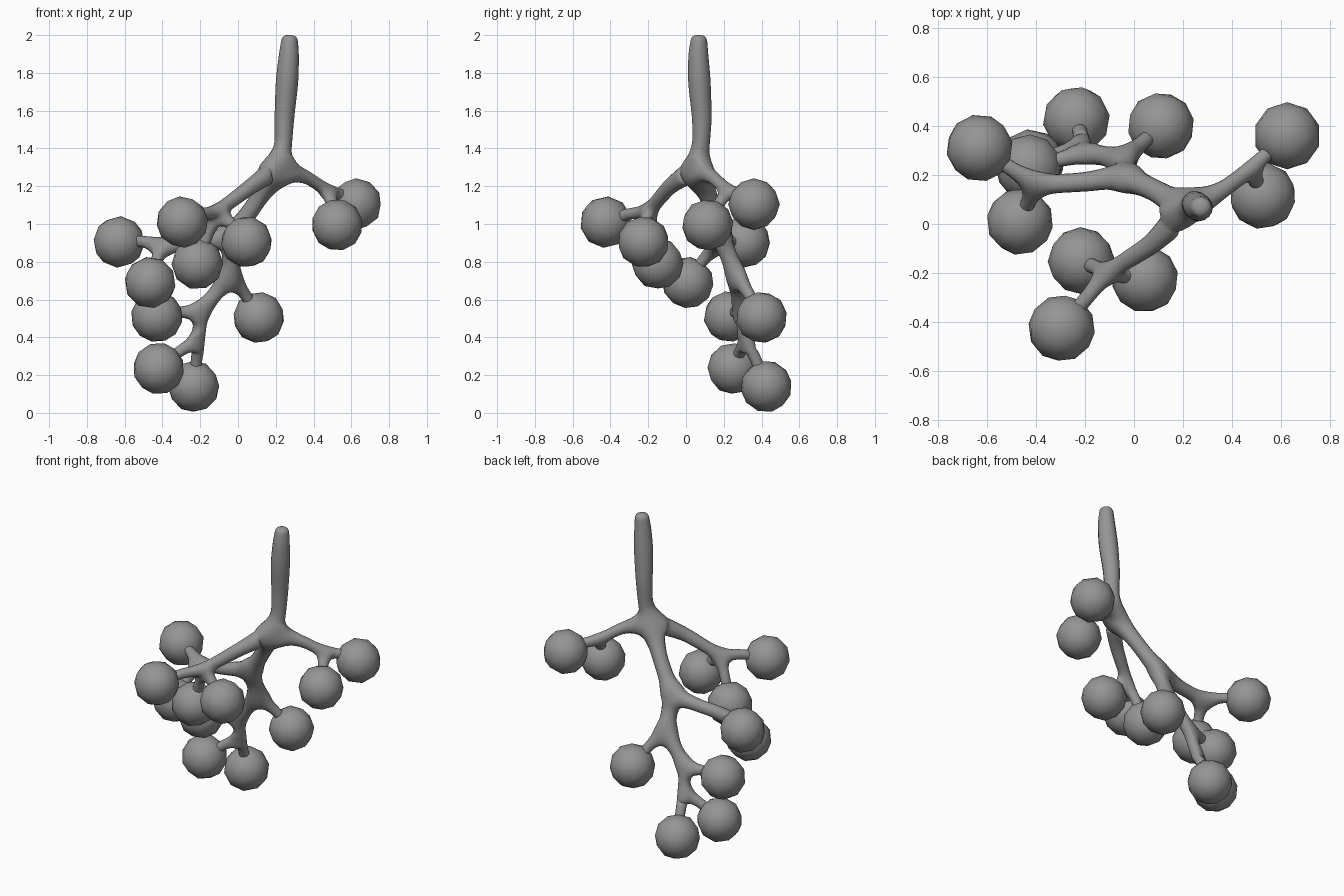
import bpy, bmesh
from mathutils import Vector

if "Cube" in bpy.data.objects:
    bpy.data.objects.remove(bpy.data.objects["Cube"])

# Branch nodes: name -> (parent, position, radius)
nodes = {
    "tip":   (None,    (0.275, 0.07, 2.005), 0.042),
    "high":  ("tip",   (0.27, 0.065, 1.90), 0.056),
    "top":   ("high",  (0.26, 0.07, 1.76), 0.064),
    "mid":   ("top",   (0.245, 0.085, 1.56), 0.055),
    "neck":  ("mid",   (0.24, 0.08, 1.42), 0.048),
    "crown": ("neck",  (0.215, 0.055, 1.30), 0.066),
    # right spray
    "r1":    ("crown", (0.37, 0.145, 1.245), 0.036),
    "r2":    ("r1",    (0.475, 0.225, 1.175), 0.033),
    # front spray
    "f1":    ("crown", (0.07, -0.085, 1.20), 0.044),
    "f2":    ("f1",    (-0.11, -0.20, 1.065), 0.036),
    # back spray
    "b1":    ("crown", (0.10, 0.13, 1.12), 0.048),
    "b2":    ("b1",    (-0.03, 0.19, 0.935), 0.052),
    "l1":    ("b2",    (-0.22, 0.17, 0.90), 0.042),
    "l2":    ("l1",    (-0.40, 0.16, 0.885), 0.042),
    "d1":    ("b2",    (-0.04, 0.265, 0.73), 0.046),
    "d2":    ("d1",    (-0.20, 0.29, 0.53), 0.040),
    "d3":    ("d2",    (-0.205, 0.32, 0.385), 0.037),
}

# Berries: (branch node, centre)
berries = [
    ("r2", (0.625, 0.36, 1.105)), ("r2", (0.525, 0.115, 0.995)),
    ("d1", (0.11, 0.40, 0.505)), ("d3", (-0.235, 0.425, 0.14)),
    ("d3", (-0.42, 0.25, 0.235)), ("d2", (-0.43, 0.23, 0.51)),
    ("l2", (-0.63, 0.31, 0.905)), ("l2", (-0.465, 0.01, 0.69)),
    ("f2", (-0.215, -0.15, 0.79)), ("f2", (0.045, -0.225, 0.905)),
    ("f2", (-0.295, -0.425, 1.01)),
]
BERRY_R = 0.137

grey = bpy.data.materials.new("dark_grey")
grey.diffuse_color = (0.3, 0.3, 0.3, 1)
grey.use_nodes = True
grey.node_tree.nodes["Principled BSDF"].inputs["Base Color"].default_value = grey.diffuse_color

# Stem skeleton thickened with a skin
bm = bmesh.new()
skin = bm.verts.layers.skin.verify()
made = {}


def add_node(parent, pos, radius):
    v = bm.verts.new(pos)
    v[skin].radius = (radius, radius)
    v[skin].use_root = parent is None
    if parent:
        bm.edges.new((parent, v))
    return v


for name, (parent, pos, radius) in nodes.items():
    made[name] = add_node(made.get(parent), pos, radius)
for parent, centre in berries:
    start, end = made[parent].co, Vector(centre)
    # twig reaches outward first, then droops into the berry
    bend = start.lerp(end, 0.5) + Vector((0, 0, 0.015))
    twig = add_node(made[parent], bend, 0.032)
    add_node(twig, start.lerp(end, 0.85), 0.034)

mesh = bpy.data.meshes.new("stem")
bm.to_mesh(mesh)
bm.free()
mesh.materials.append(grey)
stem = bpy.data.objects.new("stem", mesh)
bpy.context.collection.objects.link(stem)
mod = stem.modifiers.new("skin", 'SKIN')
mod.use_smooth_shade = True
sub = stem.modifiers.new("smooth", 'SUBSURF')
sub.levels = sub.render_levels = 2

# Faceted-outline round berries
for i, (_, centre) in enumerate(berries):
    bpy.ops.mesh.primitive_ico_sphere_add(subdivisions=2, radius=BERRY_R, location=centre,
                                          rotation=(0.3 * i, 0.2 * i, 0.5 * i))
    berry = bpy.context.object
    berry.name = f"berry_{i + 1}"
    berry.data.materials.append(grey)
    bpy.ops.object.shade_smooth()
